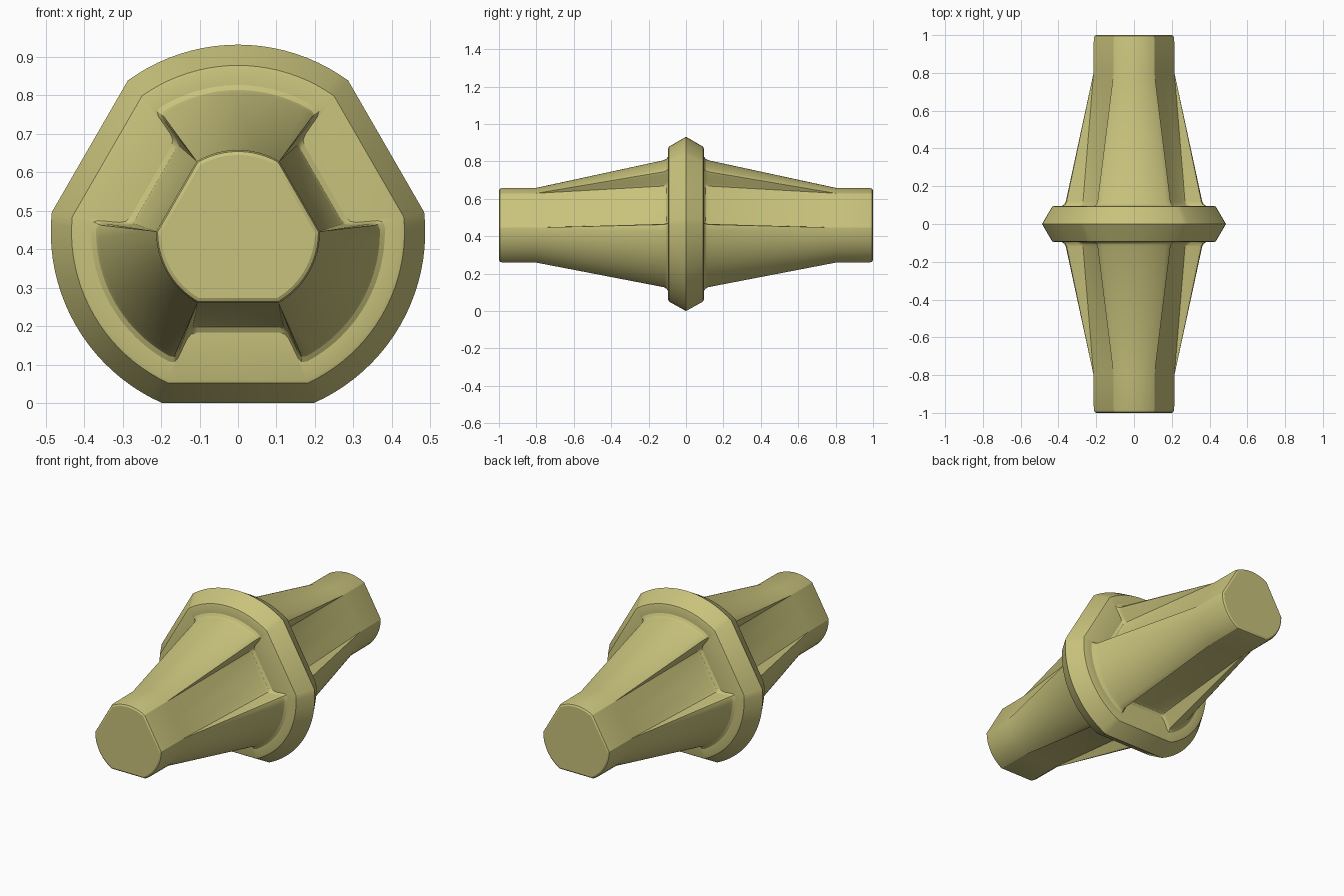
import bpy, bmesh
from math import sin, cos, acos, radians, pi
from mathutils import Vector

cube = bpy.data.objects.get("Cube")
if cube:
    bpy.data.objects.remove(cube, do_unlink=True)

AXIS_Z = 0.445
ARC_STEPS = 10

mat = bpy.data.materials.new("khaki yellow")
mat.use_nodes = True
colour = (0.58, 0.54, 0.20, 1)
mat.diffuse_color = colour
mat.node_tree.nodes["Principled BSDF"].inputs["Base Color"].default_value = colour


def half_lobe(radius, flat, wall_angle):
    """Points from the middle of a flat to the middle of the next rib."""
    a = acos(flat / radius) if wall_angle is None else radians(wall_angle)
    base_r = flat / cos(a)
    e = max(0, min(0.018, (radius - base_r) * 0.3))

    def polar(r, t):
        return Vector((r * cos(t), r * sin(t)))

    def rounded(p, corner, q):
        return [p, p * 0.25 + corner * 0.5 + q * 0.25, q]

    base = polar(base_r, a)
    start = a + e / radius
    pts = [Vector((flat, 0))]
    pts += rounded(base - Vector((0, e)), base, polar(base_r + e, a))
    pts += rounded(polar(radius - e, a), polar(radius, a), polar(radius, start))
    pts += [polar(radius, start + (pi / 3 - start) * i / ARC_STEPS)
            for i in range(1, ARC_STEPS + 1)]
    return pts


def section(bm, y, radius, flat, wall_angle):
    """Three-lobed ring of vertices at depth y."""
    half = half_lobe(radius, flat, wall_angle)
    lobe = [Vector((p.x, -p.y)) for p in reversed(half[1:-1])] + half
    ring = []
    for k in range(3):
        t = -pi / 2 + k * 2 * pi / 3
        for p in lobe:
            ring.append(bm.verts.new((p.x * cos(t) - p.y * sin(t), y,
                                      p.x * sin(t) + p.y * cos(t) + AXIS_Z)))
    return ring


# depth, outer radius, flat distance, rib wall angle (None: flat meets arc)
half_profile = [
    (0.0, 0.487, 0.445, None),     # collar ridge
    (0.084, 0.438, 0.398, None),   # collar shoulder
    (0.092, 0.433, 0.393, None),
    (0.095, 0.424, 0.385, None),   # collar face
    (0.096, 0.382, 0.262, 25.4),   # fillet at the rib root
    (0.104, 0.369, 0.248, 26.1),
    (0.12, 0.361, 0.240, 26.5),
    (0.80, 0.214, 0.186, None),    # end of the ribs
    (0.984, 0.213, 0.185, None),   # stub shaft
    (0.995, 0.209, 0.181, None),
    (1.0, 0.200, 0.172, None),
]
profile = [(-y, r, d, a) for y, r, d, a in reversed(half_profile[1:])] + half_profile

# ribbed shaft with central collar
bm = bmesh.new()
rings = [section(bm, *row) for row in profile]
for lower, upper in zip(rings, rings[1:]):
    n = len(lower)
    for i in range(n):
        j = (i + 1) % n
        bm.faces.new((lower[i], lower[j], upper[j], upper[i]))
bm.faces.new(rings[0])
bm.faces.new(rings[-1])
bmesh.ops.remove_doubles(bm, verts=bm.verts[:], dist=1e-5)
bmesh.ops.recalc_face_normals(bm, faces=bm.faces[:])
mesh = bpy.data.meshes.new("ribbed_shaft")
bm.to_mesh(mesh)
bm.free()
mesh.materials.append(mat)
shaft = bpy.data.objects.new("ribbed_shaft", mesh)
bpy.context.collection.objects.link(shaft)

bpy.ops.object.select_all(action='DESELECT')
shaft.select_set(True)
bpy.context.view_layer.objects.active = shaft
bpy.ops.object.shade_smooth_by_angle(angle=radians(28))
